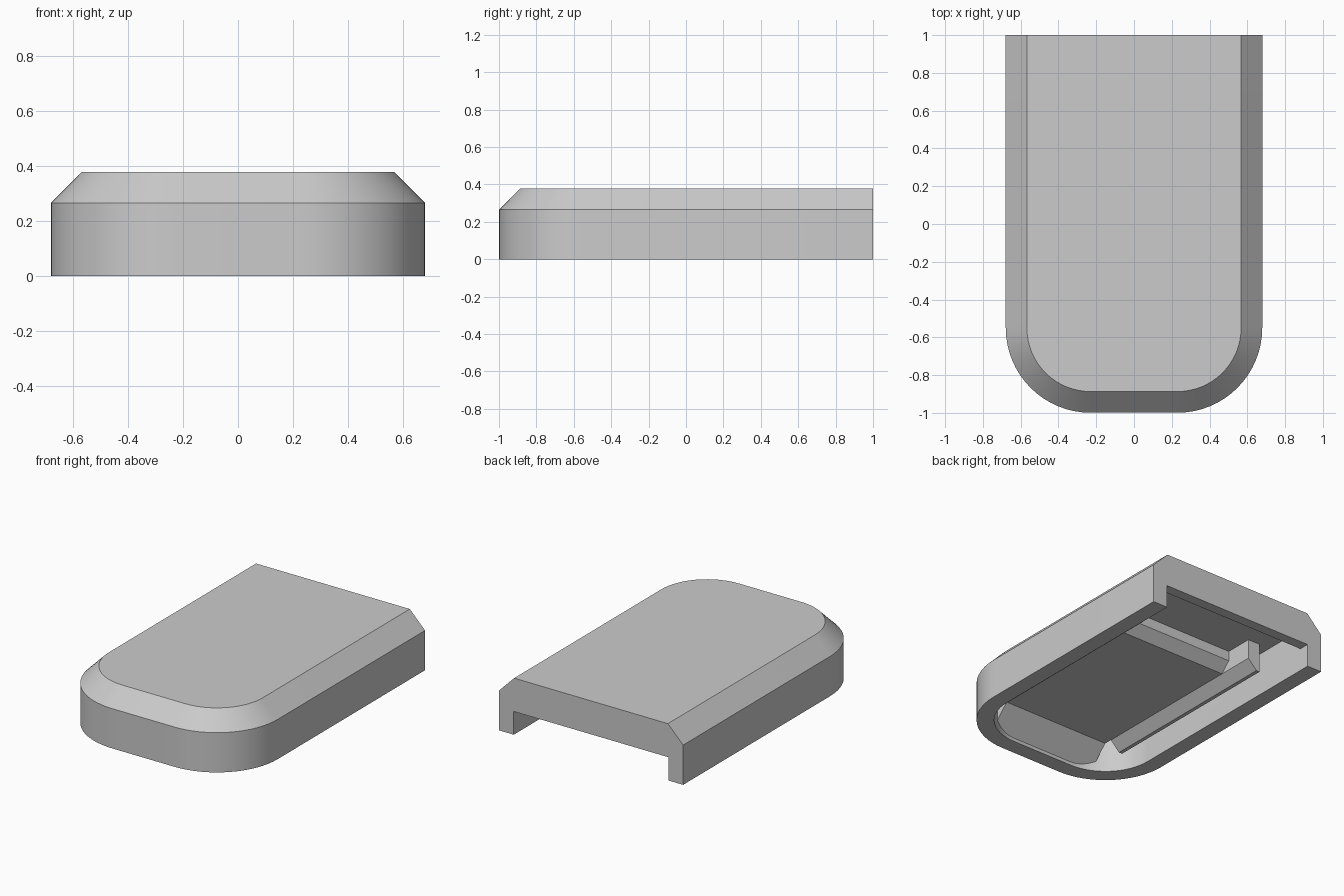
import bpy, bmesh, math

cube = bpy.data.objects.get("Cube")
if cube:
    bpy.data.objects.remove(cube, do_unlink=True)

GREY = (0.6, 0.6, 0.6, 1)
mat = bpy.data.materials.new("grey plastic")
mat.use_nodes = True
mat.diffuse_color = GREY
mat.node_tree.nodes["Principled BSDF"].inputs["Base Color"].default_value = GREY

CORNER_X, CORNER_Y = 0.23, -0.55   # centre shared by all corner arcs
STEPS = 16
CEILING = 0.29


def outline(radius, back):
    """U-shaped outline: rounded front, straight sides, square back."""
    pts = [(-CORNER_X - radius, back)]
    for side, start in ((-1, math.pi), (1, 1.5 * math.pi)):
        for i in range(STEPS + 1):
            a = start + i / STEPS * math.pi / 2
            pts.append((side * CORNER_X + radius * math.cos(a),
                        CORNER_Y + radius * math.sin(a)))
    return pts + [(CORNER_X + radius, back)]


def solid(name, rings):
    """Closed solid through matching rings of points."""
    bm = bmesh.new()
    rings = [[bm.verts.new(p) for p in ring] for ring in rings]
    for low, high in zip(rings, rings[1:]):
        for i in range(len(low)):
            j = (i + 1) % len(low)
            bm.faces.new((low[i], low[j], high[j], high[i]))
    bm.faces.new(rings[0])
    bm.faces.new(rings[-1])
    bmesh.ops.recalc_face_normals(bm, faces=bm.faces)
    mesh = bpy.data.meshes.new(name)
    bm.to_mesh(mesh)
    bm.free()
    mesh.materials.append(mat)
    obj = bpy.data.objects.new(name, mesh)
    bpy.context.collection.objects.link(obj)
    return obj


def loft(name, levels, back):
    return solid(name, [[(x, y, z) for x, y in outline(r, back)]
                        for r, z in levels])


def extrude_x(name, profile, half_width):
    return solid(name, [[(x, y, z) for y, z in profile]
                        for x in (-half_width, half_width)])


def extrude_y(name, profile, front, back):
    return solid(name, [[(x, y, z) for x, z in profile]
                        for y in (front, back)])


# Outer cover with chamfered top rim
cover = loft("cover", [(0.449, 0), (0.449, 0.265), (0.337, 0.378)], 1)

# Hollow underside, with a lower opening through the back lip
cutters = [
    loft("cavity_cutter", [(0.34, -0.1), (0.34, CEILING)], 0.93),
    extrude_x("opening_cutter",
              [(0.5, -0.1), (1.1, -0.1), (1.1, 0.155), (0.5, 0.155)], 0.57),
]
bpy.context.view_layer.objects.active = cover
for cutter in cutters:
    mod = cover.modifiers.new(cutter.name, "BOOLEAN")
    mod.operation = "DIFFERENCE"
    mod.solver = "EXACT"
    mod.object = cutter
    bpy.ops.object.modifier_apply(modifier=mod.name)
    bpy.data.objects.remove(cutter, do_unlink=True)

# Pad under the ceiling: ramp down to the front rim, short slope at the back
TOP = CEILING + 0.01
extrude_x("centre_pad", [(0.375, 0.158), (0.44, 0.223), (0.44, TOP),
                         (-0.91, TOP), (-0.91, 0.003), (-0.755, 0.158)], 0.4)

# Bevelled rails on both sides, running on past the pad
for side, label in ((1, "left"), (-1, "right")):
    section = [(0.4, 0.158), (0.465, 0.093), (0.49, 0.093),
               (0.49, TOP), (0.4, TOP)]
    extrude_y(label + "_rail", [(side * x, z) for x, z in section], -0.7, 0.63)

bpy.ops.object.select_all(action="DESELECT")
cover.select_set(True)
bpy.ops.object.shade_smooth_by_angle(angle=math.radians(30))
